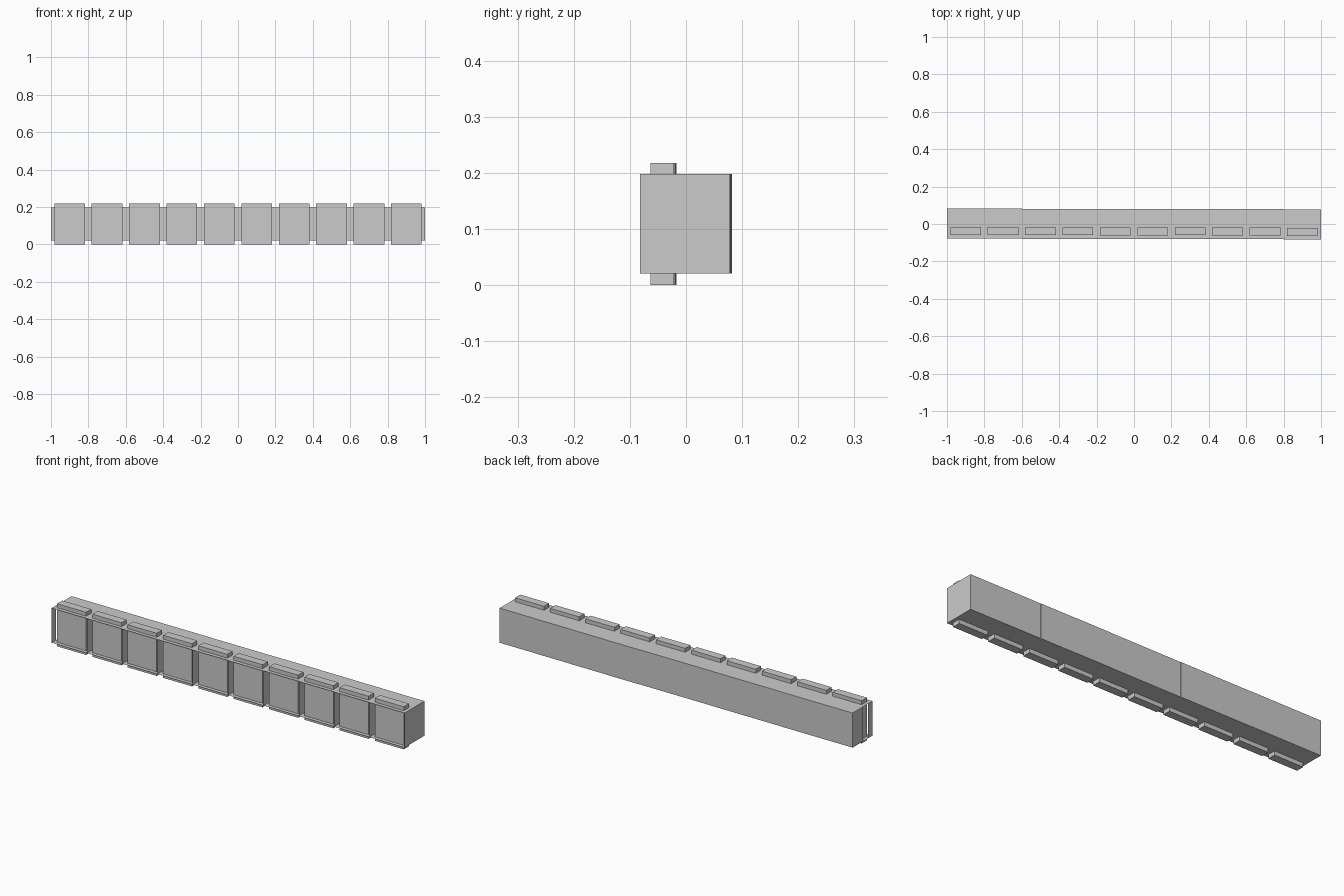
import bpy

if "Cube" in bpy.data.objects:
    bpy.data.objects.remove(bpy.data.objects["Cube"])

N = 10          # cells in the row
W = 2.0 / N     # cell width
Z0, Z1 = 0.021, 0.198
Y0, Y1 = -0.08, 0.08


def make_mesh(name, verts, faces):
    mesh = bpy.data.meshes.new(name)
    mesh.from_pydata(verts, [], faces)
    mesh.update()
    obj = bpy.data.objects.new(name, mesh)
    bpy.context.collection.objects.link(obj)
    return obj


def sheet_set(name, sheets, offset):
    # join flat sheets, each given as four corners
    verts, faces = [], []
    for quad in sheets:
        n = len(verts)
        verts += [(x + offset[0], y + offset[1], z) for x, y, z in quad]
        faces.append((n, n + 1, n + 2, n + 3))
    return make_mesh(name, verts, faces)


def side_sheet(x, ya, yb):
    return [(x, ya, Z0), (x, yb, Z0), (x, yb, Z1), (x, ya, Z1)]


def level_sheet(z):
    h = W / 2
    return [(-h, Y0, z), (h, Y0, z), (h, Y1, z), (-h, Y1, z)]


# slight hand-laid offsets of the cells along y
shifts = [0.002, 0.002, 0.001, 0.001, 0.0, 0.0, 0.001, 0.0, -0.001, -0.002]

for i, dy in enumerate(shifts):
    cx = -1 + W * (i + 0.5)
    h = W / 2
    # casing: open at the front, slotted on the left
    casing = [
        level_sheet(Z1),
        level_sheet(Z0)[::-1],
        [(h, Y1, Z0), (-h, Y1, Z0), (-h, Y1, Z1), (h, Y1, Z1)],
        side_sheet(h, Y0, Y1),
        side_sheet(-h, Y0, -0.045)[::-1],
        side_sheet(-h, -0.005, Y1)[::-1],
    ]
    sheet_set(f"casing_{i + 1}", casing, (cx, dy))

    # upright panel passing through the top and bottom of the casing
    bpy.ops.mesh.primitive_cube_add(size=1, location=(cx, -0.04 + dy, 0.109))
    panel = bpy.context.object
    panel.name = f"panel_{i + 1}"
    panel.scale = (0.164, 0.042, 0.218)
